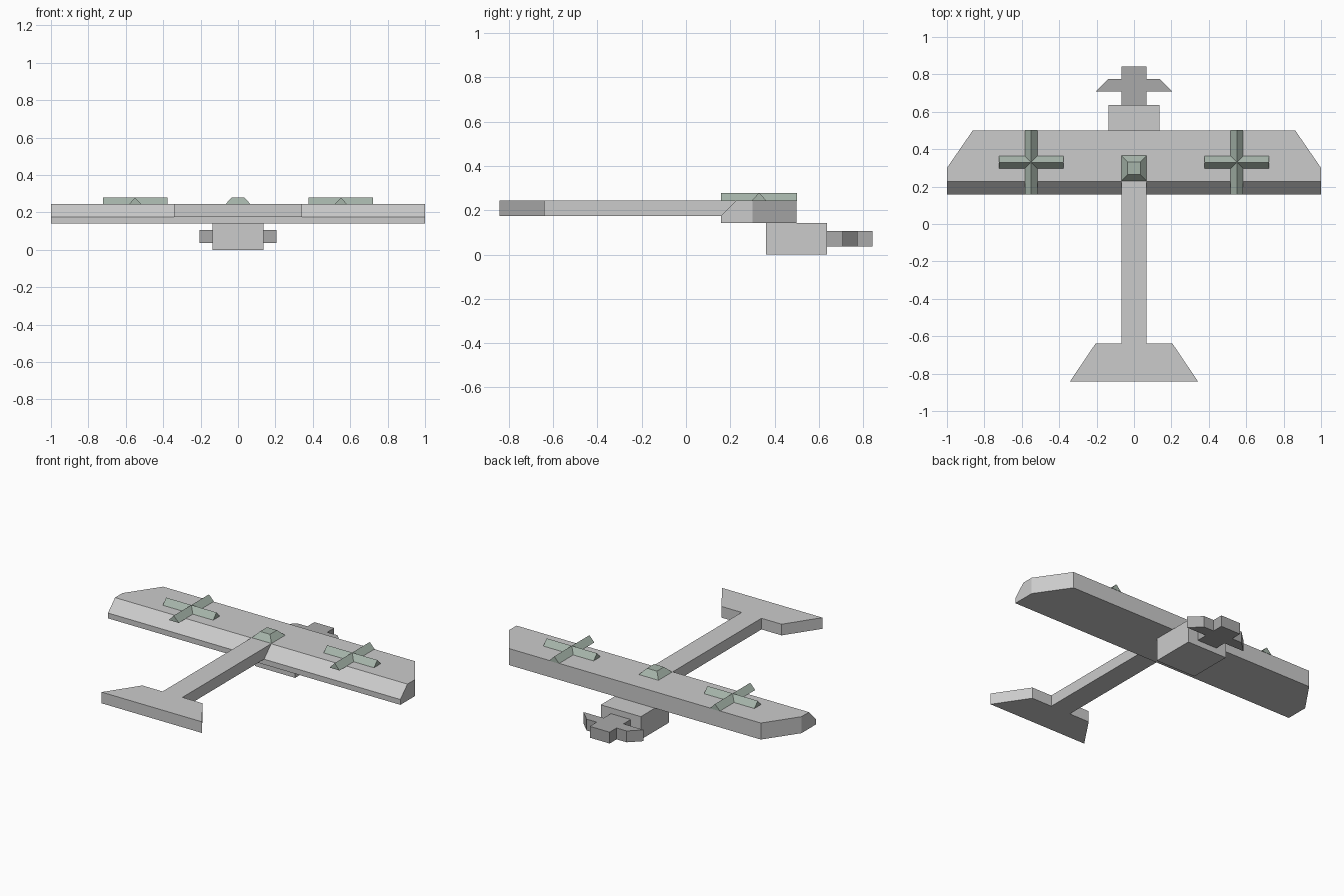
import bpy, bmesh

if "Cube" in bpy.data.objects:
    bpy.data.objects.remove(bpy.data.objects["Cube"])


def material(name, rgb):
    m = bpy.data.materials.new(name)
    m.diffuse_color = (*rgb, 1)
    m.use_nodes = True
    m.node_tree.nodes["Principled BSDF"].inputs["Base Color"].default_value = m.diffuse_color
    return m


green = material("grey_green", (0.38, 0.46, 0.40))
dark = material("dark_grey", (0.4, 0.4, 0.4))


def finish(name, bm, mat=None):
    bmesh.ops.recalc_face_normals(bm, faces=bm.faces)
    me = bpy.data.meshes.new(name)
    bm.to_mesh(me)
    bm.free()
    ob = bpy.data.objects.new(name, me)
    bpy.context.collection.objects.link(ob)
    if mat:
        me.materials.append(mat)
    return ob


def slab(half, z0, z1):
    """Mirror a right-hand (x, y) half outline and extrude it from z0 to z1."""
    bm = bmesh.new()
    outline = half + [(-x, y) for x, y in reversed(half)]
    face = bm.faces.new([bm.verts.new((x, y, z0)) for x, y in outline])
    ext = bmesh.ops.extrude_face_region(bm, geom=[face])["geom"]
    for v in ext:
        if isinstance(v, bmesh.types.BMVert):
            v.co.z = z1
    return bm


def tapered(bm, cx, cy, hx, hy, tx, ty, z0=0.243, z1=0.279):
    """Closed block whose top half-sizes tx, ty differ from the base hx, hy."""
    verts = bmesh.ops.create_cube(bm, size=2)["verts"]
    for v in verts:
        top = v.co.z > 0
        v.co = (cx + v.co.x * (tx if top else hx),
                cy + v.co.y * (ty if top else hy), z1 if top else z0)


# Main wing with a chamfered trailing edge
wing = slab([(1, 0.158), (1, 0.30), (0.862, 0.50)], 0.142, 0.244)
rear = [e for e in wing.edges
        if all(v.co.y < 0.16 and v.co.z > 0.2 for v in e.verts)]
bmesh.ops.bevel(wing, geom=rear, offset=0.069, segments=1, affect='EDGES')
finish("main_wing", wing)

# Rear boom and tailplane
finish("boom_and_tail", slab([(0.343, -0.843), (0.206, -0.64), (0.068, -0.64),
                              (0.068, 0.232)], 0.175, 0.244))

# Block slung beneath the wing
finish("cabin", slab([(0.137, 0.362), (0.137, 0.637)], 0, 0.142))

# Nose with swept side fins
finish("nose", slab([(0.068, 0.637), (0.068, 0.708), (0.206, 0.708),
                     (0.137, 0.775), (0.068, 0.775), (0.068, 0.843)],
                    0.036, 0.106), dark)

# Ridged rotor crosses on both wings
for side, s in (("left", -1), ("right", 1)):
    bm = bmesh.new()
    tapered(bm, s * 0.55, 0.33, 0.172, 0.034, 0.172, 0)
    tapered(bm, s * 0.55, 0.33, 0.034, 0.172, 0, 0.172)
    bmesh.ops.remove_doubles(bm, verts=bm.verts, dist=0.0001)
    finish(side + "_rotor", bm, green)

# Raised hatch at the centre
bm = bmesh.new()
tapered(bm, 0, 0.298, 0.068, 0.068, 0.034, 0.034)
finish("centre_hatch", bm, green)
